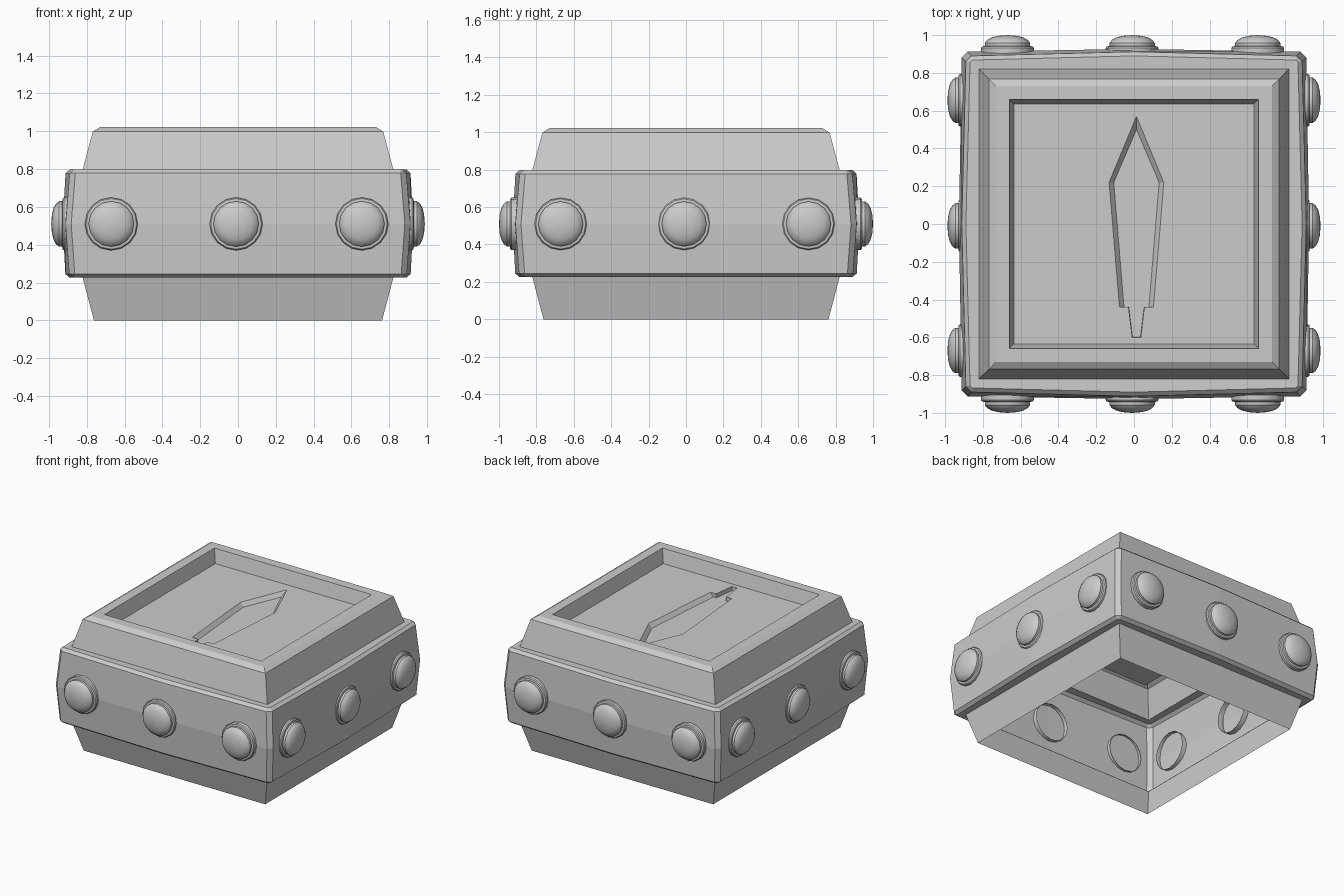
import bpy, bmesh
from math import sin, cos, pi
from mathutils import Matrix, Vector

if "Cube" in bpy.data.objects:
    bpy.data.objects.remove(bpy.data.objects["Cube"])


def finish(name, bm, smooth=None):
    bmesh.ops.remove_doubles(bm, verts=bm.verts, dist=0.0005)
    bmesh.ops.recalc_face_normals(bm, faces=bm.faces)
    me = bpy.data.meshes.new(name)
    bm.to_mesh(me)
    bm.free()
    ob = bpy.data.objects.new(name, me)
    bpy.context.collection.objects.link(ob)
    if smooth:
        bpy.ops.object.select_all(action='DESELECT')
        ob.select_set(True)
        bpy.context.view_layer.objects.active = ob
        bpy.ops.object.shade_smooth_by_angle(angle=smooth)
    return ob


def loft(bm, rings):
    loops = [[bm.verts.new(p) for p in r] for r in rings]
    for a, b in zip(loops, loops[1:]):
        n = len(a)
        for i in range(n):
            bm.faces.new((a[i], a[(i + 1) % n], b[(i + 1) % n], b[i]))
    return loops


def square(h, z):
    return [(-h, -h, z), (h, -h, z), (h, h, z), (-h, h, z)]


def band_ring(h, bulge, c, z):
    # square with chamfered corners and slightly bowed sides
    pts = []
    for k in range(4):
        rot = Matrix.Rotation(k * pi / 2, 3, 'Z')
        for x, y in ((-h + c, -h), (0, -h - bulge), (h - c, -h)):
            pts.append(rot @ Vector((x, y, z)))
    return pts


# lower skirt, an open sheet
bm = bmesh.new()
loft(bm, [square(0.762, 0), square(0.822, 0.228)])
finish("lower_skirt", bm)

# upper block with rim and recess walls
FLOOR = 0.92
bm = bmesh.new()
loft(bm, [square(0.822, 0.795), square(0.768, 0.998), square(0.73, 1.022),
          square(0.66, 1.022), square(0.635, FLOOR)])
finish("upper_rim", bm)

# bowed belt around the middle
bm = bmesh.new()
belt = [(0.82, 0, 0.002, 0.228), (0.868, 0.022, 0.012, 0.226),
        (0.893, 0.02, 0.03, 0.245), (0.912, 0.015, 0.03, 0.51),
        (0.89, 0.022, 0.03, 0.778), (0.868, 0.022, 0.012, 0.798),
        (0.82, 0, 0.002, 0.796)]
loft(bm, [band_ring(*r) for r in belt])
finish("middle_belt", bm)

# recessed floor with an engraved blade shape
CX, DEEP = 0.013, FLOOR - 0.03
outer = [(0, 0.57), (0.145, 0.22), (0.09, -0.44), (0.042, -0.44), (0.023, -0.6)]
inner = [(0, 0.50), (0.12, 0.22), (0.066, -0.44), (0.04, -0.44), (0.021, -0.598)]


def outline(half, z):
    left = [(CX - x, y, z) for x, y in half]
    right = [(CX + x, y, z) for x, y in half[:0:-1]]
    return left + right


bm = bmesh.new()
rim, pit = loft(bm, [outline(outer, FLOOR), outline(inner, DEEP)])
bm.faces.new(pit)
sw, se, ne, nw = [bm.verts.new(p) for p in square(0.635, FLOOR)]
bm.faces.new([rim[0], nw, sw] + rim[4:0:-1])
bm.faces.new([rim[0], ne, se] + rim[5:])
bm.faces.new([rim[0], ne, nw])
bm.faces.new([rim[4], sw, se, rim[5]])
finish("engraved_floor", bm)

# domed studs, three per side
profile = [(0.14, 0.89), (0.14, 0.932), (0.134, 0.94), (0.12, 0.942),
           (0.12, 0.958), (0.108, 0.974), (0.085, 0.987), (0.05, 0.996),
           (0.001, 1.0)]
SEG = 16


def stud(name, side, along):
    bm = bmesh.new()
    shift = 0.012 if side % 2 else 0
    rot = Matrix.Rotation(side * pi / 2, 3, 'Z')
    off = along if side in (0, 1) else -along
    rings = []
    for r, d in profile:
        rings.append([rot @ Vector((off + r * cos(2 * pi * i / SEG), -d + shift,
                                    0.51 + r * sin(2 * pi * i / SEG)))
                      for i in range(SEG)])
    loops = loft(bm, rings)
    bm.faces.new(loops[-1])
    finish(name, bm, 0.6)


for side, label in enumerate(("front", "right", "back", "left")):
    for n, along in enumerate((-0.67, -0.01, 0.655)):
        stud(f"{label}_stud_{n + 1}", side, along)
